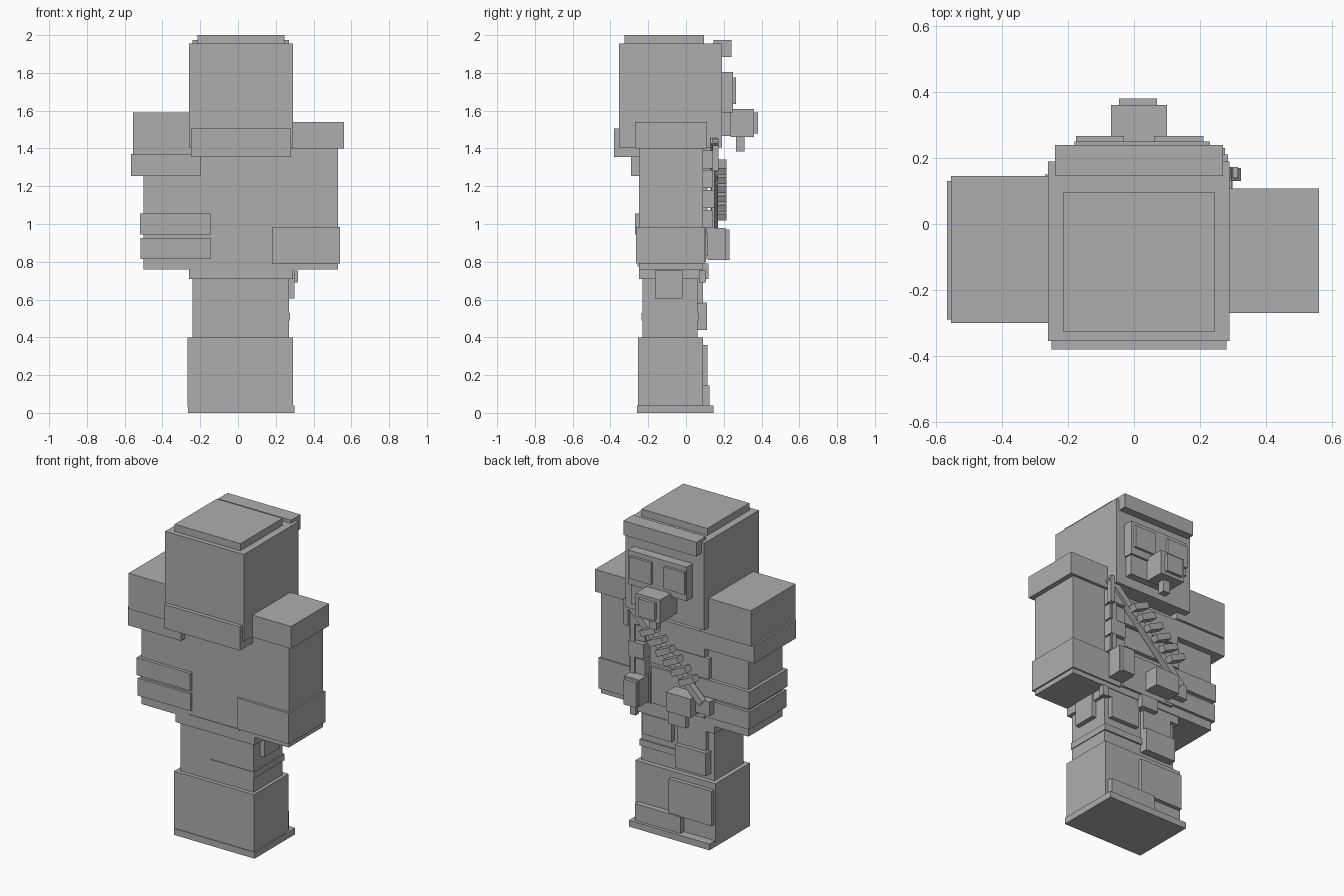
import bpy, math
from mathutils import Matrix, Vector

grey = bpy.data.materials.new("plain grey")
grey.diffuse_color = (0.42, 0.42, 0.42, 1)


def box(name, x, y, z, tilt=0.0):
    """Box from (min, max) ranges, optionally tilted about its own y axis."""
    bpy.ops.mesh.primitive_cube_add(size=1)
    o = bpy.context.object
    o.name = name
    size = Vector((x[1] - x[0], y[1] - y[0], z[1] - z[0]))
    mid = Vector((x[0] + x[1], y[0] + y[1], z[0] + z[1])) / 2
    o.data.transform(Matrix.Translation(mid) @ Matrix.Rotation(tilt, 4, 'Y')
                     @ Matrix.Diagonal(size.to_4d()))
    o.data.materials.append(grey)
    return o


# Head, cap and neck guard
box("head", (-.26, .29), (-.355, .19), (1.405, 1.955))
box("cap_top", (-.215, .245), (-.325, .095), (1.95, 2.0))
box("cap_brim", (-.24, .27), (.145, .24), (1.885, 1.975))
box("neck_guard", (-.25, .28), (-.38, -.2), (1.355, 1.505))

# Goggles and breathing mask
box("goggle_frame", (-.18, .23), (.18, .25), (1.59, 1.805))
box("mask_plate", (-.07, .22), (.18, .235), (1.465, 1.6))
for x in ((-.175, -.03), (.06, .21)):
    box("goggle_lens", x, (.24, .266), (1.635, 1.775))
box("filter_body", (-.07, .10), (.235, .36), (1.46, 1.61))
box("filter_cap", (-.045, .07), (.3, .38), (1.48, 1.59))
box("filter_valve", (-.01, .04), (.265, .31), (1.385, 1.47))

# Torso
box("torso", (-.26, .29), (-.25, .09), (.76, 1.405))
box("belt", (-.26, .29), (-.25, .085), (.71, .79))
box("back_hem", (-.16, .19), (-.256, -.2), (.775, .785))
box("chest_plate_upper", (-.22, .19), (.08, .13), (1.2, 1.36))
box("chest_plate_lower", (-.24, .17), (.08, .115), (1.06, 1.19))
box("stomach_plate", (-.2, .17), (.08, .105), (.8, 1.03))

# Left arm with layered shoulder and two bands
box("left_arm", (-.5, -.2), (-.25, .09), (.76, 1.3))
box("left_shoulder", (-.555, -.2), (-.3, .145), (1.365, 1.59))
box("left_shoulder_rim", (-.567, -.195), (-.29, .13), (1.255, 1.37))
box("left_upper_band", (-.52, -.145), (-.27, .112), (.945, 1.055))
box("left_lower_band", (-.515, -.145), (-.265, .108), (.815, .925))

# Right arm with glove
box("right_arm", (.27, .53), (-.25, .09), (.76, 1.41))
box("right_shoulder", (.25, .56), (-.27, .108), (1.4, 1.54))
box("right_glove", (.18, .54), (-.265, .1), (.79, .985))

# Diagonal strap carrying a row of cartridges
a, b = Vector((.31, 0, 1.44)), Vector((-.22, 0, .92))
d = b - a
mid = (a + b) / 2
half = d.length / 2
tilt = math.atan2(-d.z, d.x)
box("chest_strap", (mid.x - half, mid.x + half), (.13, .17),
    (mid.z - .02, mid.z + .02), tilt)
for i in range(6):
    cx, cz = .12 - .054 * i, 1.3 - .048 * i
    box("cartridge", (cx - .055, cx + .055), (.16, .215),
        (cz - .019, cz + .019), tilt + math.pi / 2 - .35)

# Segmented harness above the side pouch
for i in range(4):
    z = .98 + .105 * i
    box("harness_segment", (.19, .295), (.08, .14 + .012 * (i % 2)), (z, z + .095))
box("harness_cord", (.285, .315), (.14, .172), (1.28, 1.45))
box("harness_cord_long", (.255, .285), (.135, .15), (.95, 1.4))

# Pouches at the waist
box("side_pouch", (.18, .285), (.115, .21), (.81, .98))
box("side_pouch_flap", (.19, .275), (.2, .23), (.81, .97))
box("front_pouch", (-.17, 0), (.08, .2), (.83, .95))
box("small_pouch", (-.27, -.17), (.08, .15), (.85, .94))
box("buckle", (-.08, .04), (.07, .12), (.71, .79))

# Legs, straps and holster
box("legs", (-.24, .27), (-.23, .06), (.39, .72))
box("thigh_pad", (.04, .24), (.05, .09), (.58, .71))
box("thigh_pad_long", (-.2, 0), (.05, .085), (.58, .71))
box("leg_strap", (-.03, .275), (-.235, .07), (.49, .53))
box("holster", (.25, .3), (-.165, -.015), (.605, .755))
box("belt_clip", (.28, .318), (.07, .105), (.69, .755))
box("knee_pad", (-.215, 0), (.05, .11), (.44, .585))

# Boots
box("boots", (-.268, .29), (-.255, .09), (.03, .4))
box("boot_sole", (-.265, .298), (-.26, .145), (0, .04))
box("boot_toe", (-.05, .27), (.08, .125), (.04, .145))
box("shin_pad", (-.26, .04), (.08, .115), (.14, .36))
